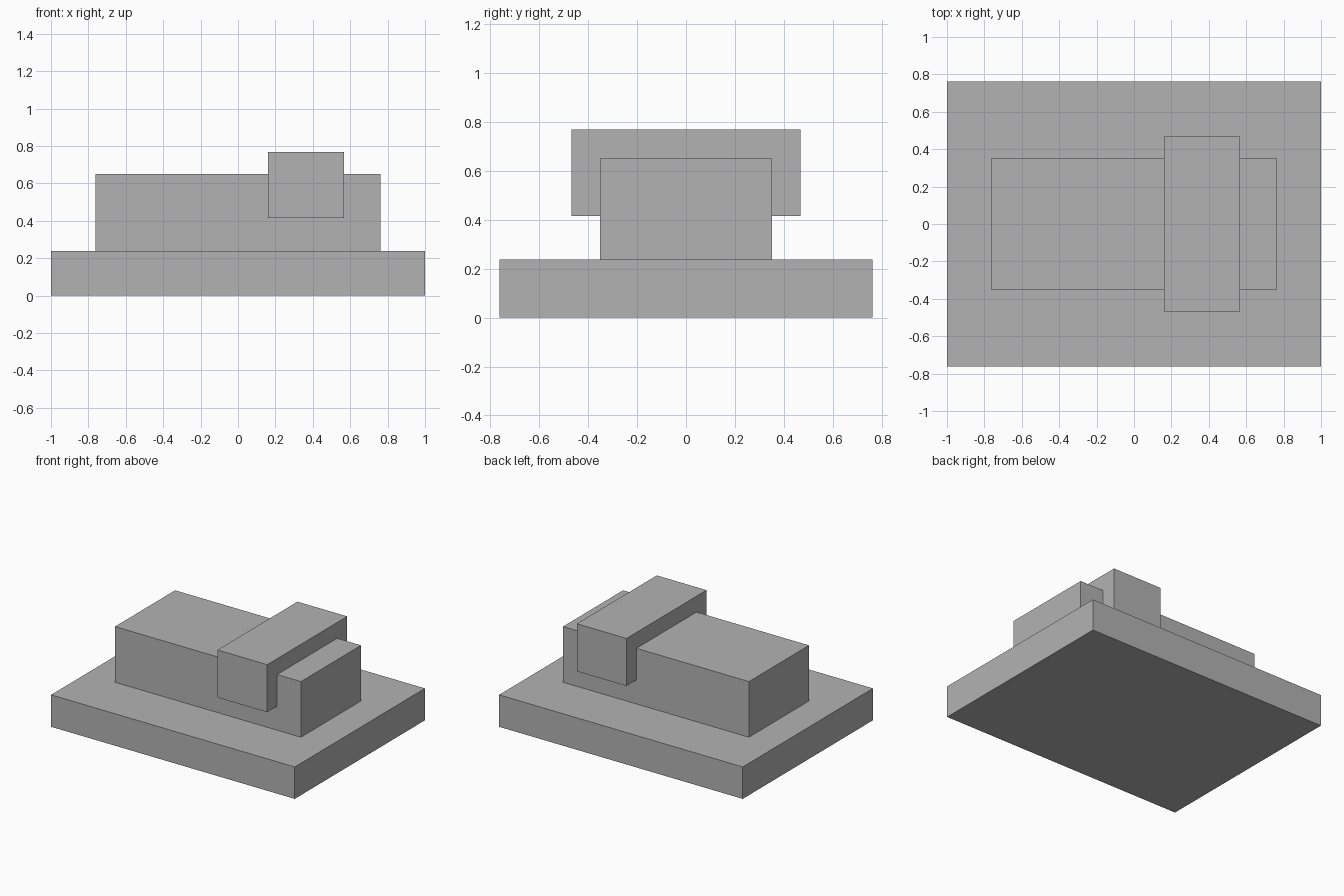
import bpy
from mathutils import Vector

cube = bpy.data.objects.get("Cube")
if cube:
    bpy.data.objects.remove(cube, do_unlink=True)

# Single plain grey for every part
grey = bpy.data.materials.new("plain_grey")
grey.use_nodes = True
colour = (0.45, 0.45, 0.45, 1)
grey.diffuse_color = colour
grey.node_tree.nodes["Principled BSDF"].inputs["Base Color"].default_value = colour


def box(name, low, high):
    """Flat-shaded block spanning two opposite corners."""
    low, high = Vector(low), Vector(high)
    bpy.ops.mesh.primitive_cube_add(size=1, location=(low + high) / 2)
    block = bpy.context.object
    block.name = name
    block.scale = high - low
    bpy.ops.object.transform_apply(location=False, rotation=False, scale=True)
    block.data.materials.append(grey)
    return block


# Wide slab at the bottom
box("base_slab", (-1, -0.763, 0), (1, 0.763, 0.237))

# Long block standing on the slab
box("main_block", (-0.763, -0.352, 0.237), (0.763, 0.352, 0.65))

# Strap block wrapped across the long block, overhanging front and back
box("cross_block", (0.16, -0.469, 0.415), (0.568, 0.469, 0.768))
